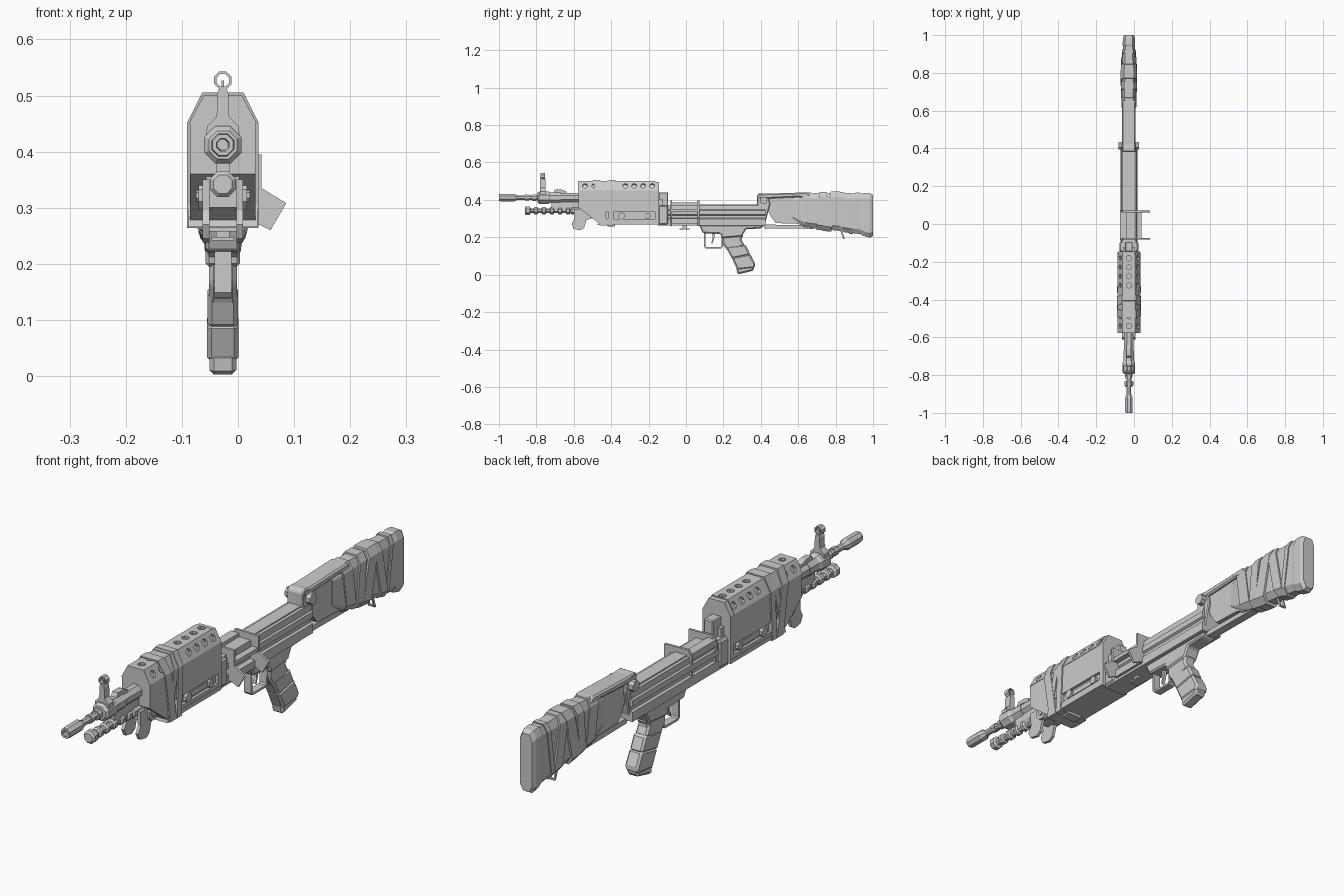
import bpy, bmesh, math
from mathutils import Vector

CX = -0.027  # centre line of the model


def skin(name, rings, bevel=0):
    """Closed skin over equal-length rings of points (x measured from the centre line)."""
    bm = bmesh.new()
    vs = [[bm.verts.new((p[0] + CX, p[1], p[2])) for p in r] for r in rings]
    n = len(rings[0])
    for a, b in zip(vs, vs[1:]):
        for i in range(n):
            bm.faces.new((a[i], a[(i + 1) % n], b[(i + 1) % n], b[i]))
    bm.faces.new(vs[0])
    bm.faces.new(vs[-1])
    bmesh.ops.recalc_face_normals(bm, faces=bm.faces)
    me = bpy.data.meshes.new(name)
    bm.to_mesh(me)
    bm.free()
    ob = bpy.data.objects.new(name, me)
    bpy.context.collection.objects.link(ob)
    if bevel:
        m = ob.modifiers.new("bevel", 'BEVEL')
        m.width, m.segments, m.limit_method = bevel, 1, 'ANGLE'
    return ob


def side(name, yz, u0, u1, bevel=0):
    return skin(name, [[(u, y, z) for y, z in yz] for u in (u0, u1)], bevel)


def cross(name, uz, y0, y1, tilt=0, zc=0.37, bevel=0):
    return skin(name, [[(u, y + tilt * (z - zc), z) for u, z in uz] for y in (y0, y1)], bevel)


def box(name, u0, u1, y0, y1, z0, z1, bevel=0):
    return cross(name, [(u0, z0), (u1, z0), (u1, z1), (u0, z1)], y0, y1, 0, 0, bevel)


def mirror(half):
    return half + [(-u, z) for u, z in reversed(half)]


def rod(name, prof, z, n=8, u=0):
    """Turned part along y from (y, radius) pairs."""
    an = [2 * math.pi * (i + .5) / n for i in range(n)]
    return skin(name, [[(u + r * math.cos(a), y, z + r * math.sin(a)) for a in an] for y, r in prof])


def pin(name, u0, u1, y, z, r, n=8):
    an = [2 * math.pi * (i + .5) / n for i in range(n)]
    return side(name, [(y + r * math.cos(a), z + r * math.sin(a)) for a in an], u0, u1)


def cut(ob, tool):
    m = ob.modifiers.new("cut", 'BOOLEAN')
    m.operation, m.solver, m.object = 'DIFFERENCE', 'EXACT', tool
    tool.hide_render = True
    tool.hide_set(True)


# Barrel, muzzle and gas block
rod("muzzle", [(-.96, .010), (-1, .012), (-1, .020), (-.985, .022), (-.92, .022), (-.905, .015), (-.90, .013)], .412)
rod("barrel", [(-.91, .013), (-.86, .013), (-.86, .017), (-.84, .017), (-.84, .014), (-.82, .014),
               (-.82, .019), (-.80, .019), (-.80, .014), (-.78, .014)], .412)
rod("gas_block", [(-.795, .027), (-.785, .036), (-.735, .036), (-.725, .030), (-.67, .030), (-.67, .027), (-.55, .027)], .412)
box("barrel_bridge", -.012, .012, -.72, -.56, .34, .40)
side("barrel_latch", [(-.71, .435), (-.70, .455), (-.665, .455), (-.64, .445), (-.64, .435)], -.012, .012)

# Front sight
cross("sight_post", mirror([(.03, .43), (.028, .445), (.011, .463), (.010, .505), (.006, .513)]), -.780, -.750)
an = [2 * math.pi * (i + .5) / 8 for i in range(8)]
ring = cross("sight_ring", [(.017 * math.cos(a), .527 + .017 * math.sin(a)) for a in an], -.778, -.755)
hole = cross("sight_ring_cutter", [(.012 * math.cos(a), .527 + .012 * math.sin(a)) for a in an], -.80, -.73)
cut(ring, hole)
box("sight_needle", -.002, .002, -.77, -.763, .51, .527)

# Ribbed lower tube
prof = [(-.862, .018), (-.855, .025), (-.835, .025), (-.83, .014)]
for i in range(5):
    y = -.815 + i * .043
    prof += [(y, .014), (y + .005, .021), (y + .02, .021), (y + .025, .014)]
rod("ribbed_tube", prof + [(-.61, .023), (-.5, .023)], .342)

# Handguard with vent holes and side slots
SEC = [(.0585, .265), (.0585, .45), (.046, .484), (.034, .50)]
hg = cross("handguard", mirror([(.0585, .268), (.0585, .45), (.033, .496)]), -.575, -.145)
bm = bmesh.new()
bm.from_mesh(hg.data)
res = bmesh.ops.bisect_plane(bm, geom=bm.verts[:] + bm.edges[:] + bm.faces[:], plane_co=(0, -.575, .36),
                             plane_no=Vector((0, -.09, -.115)), clear_outer=True)
bmesh.ops.holes_fill(bm, edges=[e for e in bm.edges if e.is_boundary])
bmesh.ops.recalc_face_normals(bm, faces=bm.faces)
bm.to_mesh(hg.data)
bm.free()
shield = cross("heat_shield", mirror([(.0605, .45), (.034, .50)]), -.577, -.165)
bm = bmesh.new()
for y in (-.54, -.49, -.325, -.277, -.229, -.181):
    for s in (-1, 0, 1):
        d = Vector((s * .05, 0, .0265 if s else 1)).normalized()
        c = Vector((s * .047, y, .475 if s else .50))
        geo = bmesh.ops.create_cone(bm, cap_ends=True, segments=8, radius1=.014, radius2=.014, depth=.02)
        q = d.to_track_quat('Z', 'Y')
        for v in geo['verts']:
            v.co = q @ v.co + c + Vector((CX, 0, 0))
me = bpy.data.meshes.new("vent_cutter")
bm.to_mesh(me)
bm.free()
vents = bpy.data.objects.new("vent_cutter", me)
bpy.context.collection.objects.link(vents)
cut(shield, vents)
cut(hg, vents)
for s in (-1, 1):
    cut(hg, box("slot_cutter", s * .048, s * .08, -.435, -.165, .298, .334))
    box("slot_rail", s * .045, s * .053, -.36, -.21, .305, .325)
    pin("slot_knob", s * .045, s * .063, -.345, .315, .018)
    pin("slot_knob_rear", s * .045, s * .060, -.205, .315, .016)
    box("side_ridge", s * .05, s * .0605, -.43, -.147, .270, .285)

# Handguard straps
band = mirror([(.0635, .264), (.0635, .452), (.037, .505)])
cross("strap_front", band, -.475, -.437, -.16)
cross("strap_rear", band, -.413, -.385, .05)
cross("strap_cross", mirror([(.062, .266), (.062, .452), (.036, .503)]), -.45, -.425, .22)
box("strap_buckle", -.03, .03, -.42, -.38, .258, .27)

# Folded bipod leaves under the front end
for s in (-1, 1):
    side("bipod_leaf", [(-.60, .35), (-.54, .35), (-.53, .30), (-.545, .25), (-.565, .238), (-.60, .245),
                        (-.612, .27), (-.598, .295)], s * .024, s * .036)
    pin("bipod_pivot", s * .02, s * .043, -.53, .322, .028)
    pin("bipod_screw", s * .04, s * .048, -.53, .322, .013)
box("bipod_mount", -.03, .03, -.57, -.46, .30, .36)

# Receiver with grooved sides
half = [(.045, .262), (.045, .298), (.037, .303), (.037, .316), (.045, .321), (.045, .343), (.039, .348), (.037, .371)]
cross("receiver", mirror(half), -.15, .425)
box("receiver_collar", -.05, .05, -.147, -.095, .268, .37, .006)
box("rear_sight_block", -.020, .020, -.147, -.095, .36, .44, .004)
box("rear_sight_wing", -.032, .032, -.147, -.125, .36, .405)
box("cover_strip", -.025, .025, .07, .40, .365, .376)

# Feed tray with two end plates
plate = [(-.045, .268), (.055, .275), (.085, .26), (.113, .308), (.069, .335), (.069, .395), (-.03, .397), (-.047, .37)]
for y in (-.083, .062):
    cross("feed_end_plate", plate, y, y + .009)
box("feed_side_wall", .042, .067, -.08, .065, .335, .350)
box("feed_floor", .04, .056, -.08, .065, .272, .30)
box("feed_cover", -.047, -.012, -.08, .065, .36, .385)
box("eject_plate", -.02, .02, -.035, .02, .242, .248)
box("eject_stem", -.012, .012, -.02, .005, .245, .27)

# Trigger housing, guard and trigger
side("trigger_housing", [(.07, .266), (.42, .266), (.40, .247), (.32, .243), (.30, .205), (.19, .195),
                         (.185, .218), (.09, .222)], -.031, .031, .006)
pts = [(.10, .225), (.10, .15), (.107, .143), (.185, .143), (.193, .15), (.195, .205)]
for i, ((y0, z0), (y1, z1)) in enumerate(zip(pts, pts[1:])):
    d = Vector((y1 - y0, z1 - z0)).normalized() * .004
    side("trigger_guard", [(y0 - d.y - d.x / 2, z0 + d.x - d.y / 2), (y1 - d.y + d.x / 2, z1 + d.x + d.y / 2),
                           (y1 + d.y + d.x / 2, z1 - d.x + d.y / 2), (y0 + d.y - d.x / 2, z0 - d.x - d.y / 2)], -.015, .015)
side("trigger", [(.14, .22), (.155, .22), (.15, .19), (.14, .165), (.135, .168), (.142, .19)], -.006, .006)

# Pistol grip in stacked segments
side("grip_neck", [(.19, .215), (.31, .215), (.295, .19), (.315, .155), (.225, .125), (.195, .165)], -.025, .025, .008)
side("grip_middle", [(.212, .150), (.318, .162), (.345, .105), (.245, .085)], -.027, .027, .008)
side("grip_lower", [(.243, .092), (.342, .112), (.372, .055), (.365, .035), (.275, .025)], -.028, .028, .008)
side("grip_cap", [(.268, .04), (.365, .05), (.362, .022), (.275, .001)], -.024, .024, .008)

# Stock: hinge, comb, thin web and main butt
side("stock_hinge", [(.38, .37), (.38, .425), (.39, .436), (.435, .432), (.45, .38), (.43, .30), (.42, .265), (.40, .30)], -.034, .034, .004)
pin("hinge_pin", -.054, .054, .415, .397, .021)
side("stock_comb", [(.385, .405), (.385, .432), (.65, .440), (.68, .40), (.60, .415), (.46, .408)], -.036, .036, .006)
side("stock_web", [(.42, .42), (.66, .42), (.66, .25), (.60, .272), (.48, .276), (.455, .31), (.43, .36)], -.024, .024)
side("lower_rail", [(.41, .268), (.62, .265), (.68, .262), (.68, .245), (.42, .248)], -.017, .017)

ST = [(.57, .425, .285, .026), (.635, .434, .255, .036), (.70, .436, .248, .037), (.82, .437, .234, .036),
      (.94, .434, .215, .031), (.985, .432, .205, .029)]


def oct_ring(y, zt, zb, w, tilt=0):
    m = (zt + zb) / 2
    c = mirror([(w * .5, zb), (w, zb + .025), (w, zt - .028), (w * .6, zt)])
    return [(u, y + tilt * (z - m), z) for u, z in c]


def stock_at(y):
    for a, b in zip(ST, ST[1:]):
        if y <= b[0]:
            t = (y - a[0]) / (b[0] - a[0])
            return [p + t * (q - p) for p, q in zip(a, b)]


skin("stock_body", [oct_ring(*s) for s in ST])
skin("butt_plate", [oct_ring(.94, .434, .212, .031), oct_ring(.95, .438, .207, .033),
                    oct_ring(.985, .435, .198, .032), oct_ring(1.0, .425, .207, .026)])

# Cloth wraps around the stock
for y, w, t, g in ((.655, .055, -.15, .004), (.725, .04, .10, .006), (.775, .05, .22, .007),
                   (.845, .045, -.20, .006), (.90, .02, .15, .004)):
    rings = []
    for yy in (y - w / 2, y + w / 2):
        _, zt, zb, hw = stock_at(yy)
        rings.append(oct_ring(yy, zt + g, zb - g, hw + g, t))
    skin("stock_wrap", rings)

# Sling loop
side("sling_loop_front", [(.825, .235), (.835, .235), (.848, .195), (.84, .192)], -.014, -.009)
side("sling_loop_back", [(.825, .235), (.835, .235), (.848, .195), (.84, .192)], .009, .014)
box("sling_loop_bar", -.014, .014, .84, .848, .192, .198)
